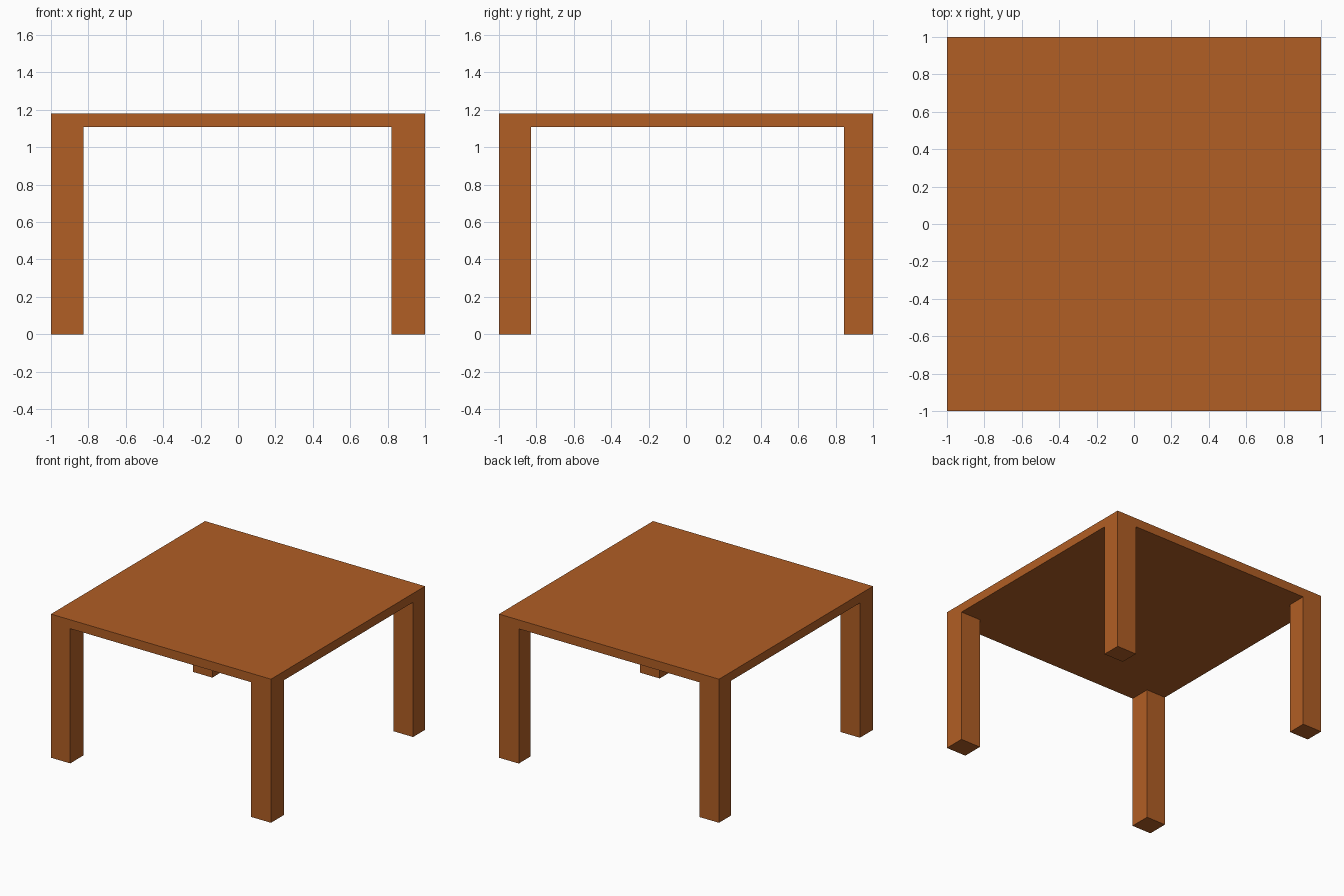
import bpy, bmesh

if "Cube" in bpy.data.objects:
    bpy.data.objects.remove(bpy.data.objects["Cube"])

HEIGHT, UNDERSIDE = 1.18, 1.107
XS = [-1.0, -0.825, 0.82, 1.0]    # leg edges across
YS = [-1.0, -0.83, 0.845, 1.0]    # leg edges front to back

bm = bmesh.new()

# Tabletop underside as a 3 x 3 grid whose corner cells match the legs
grid = [[bm.verts.new((x, y, UNDERSIDE)) for x in XS] for y in YS]
cells = {}
for j in range(3):
    for i in range(3):
        cells[i, j] = bm.faces.new((grid[j][i], grid[j + 1][i],
                                    grid[j + 1][i + 1], grid[j][i + 1]))

# Tabletop slab: top face and rim
rim = ([grid[0][i] for i in range(4)] + [grid[j][3] for j in range(1, 4)]
       + [grid[3][i] for i in (2, 1, 0)] + [grid[j][0] for j in (2, 1)])
upper = [bm.verts.new((v.co.x, v.co.y, HEIGHT)) for v in rim]
bm.faces.new(upper)
for k in range(len(rim)):
    n = (k + 1) % len(rim)
    bm.faces.new((rim[k], rim[n], upper[n], upper[k]))

# Legs: corner cells extruded down to the floor
for key in ((0, 0), (2, 0), (0, 2), (2, 2)):
    foot = bmesh.ops.extrude_discrete_faces(bm, faces=[cells[key]])["faces"][0]
    for v in foot.verts:
        v.co.z = 0.0

bmesh.ops.remove_doubles(bm, verts=bm.verts, dist=1e-5)
# Merge flush faces so the sides of legs and top read as one surface
bmesh.ops.dissolve_limit(bm, angle_limit=0.01, verts=bm.verts, edges=bm.edges)
bmesh.ops.recalc_face_normals(bm, faces=bm.faces)

mesh = bpy.data.meshes.new("table")
bm.to_mesh(mesh)
bm.free()
table = bpy.data.objects.new("table", mesh)
bpy.context.collection.objects.link(table)

wood = bpy.data.materials.new("wood")
wood.diffuse_color = (0.44, 0.112, 0.018, 1)
wood.use_nodes = True
wood.node_tree.nodes["Principled BSDF"].inputs["Base Color"].default_value = wood.diffuse_color
mesh.materials.append(wood)
